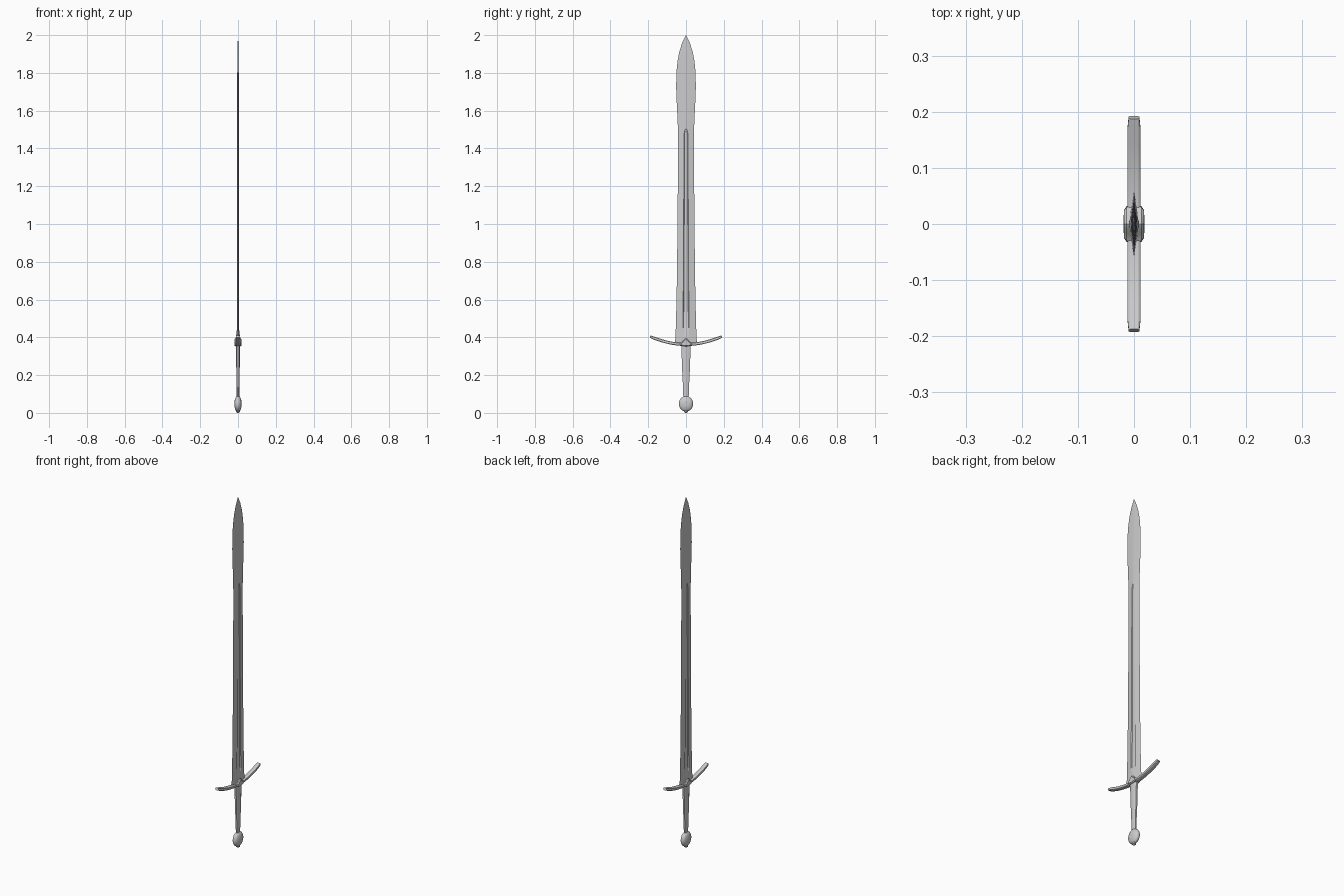
import bpy
import math

if "Cube" in bpy.data.objects:
    bpy.data.objects.remove(bpy.data.objects["Cube"])


def make(name, verts, faces, angle=30):
    me = bpy.data.meshes.new(name)
    me.from_pydata(verts, [], faces)
    me.update()
    ob = bpy.data.objects.new(name, me)
    bpy.context.collection.objects.link(ob)
    bpy.ops.object.select_all(action='DESELECT')
    ob.select_set(True)
    bpy.context.view_layer.objects.active = ob
    bpy.ops.object.mode_set(mode='EDIT')
    bpy.ops.mesh.select_all(action='SELECT')
    bpy.ops.mesh.remove_doubles(threshold=0.00001)
    bpy.ops.mesh.normals_make_consistent(inside=False)
    bpy.ops.object.mode_set(mode='OBJECT')
    bpy.ops.object.shade_smooth_by_angle(angle=math.radians(angle))
    return ob


def loft(name, rings, angle=30):
    n = len(rings[0])
    verts = [p for r in rings for p in r]
    faces = [(i * n + j, i * n + (j + 1) % n, (i + 1) * n + (j + 1) % n, (i + 1) * n + j)
             for i in range(len(rings) - 1) for j in range(n)]
    faces += [tuple(range(n))[::-1], tuple(range(len(verts) - n, len(verts)))]
    return make(name, verts, faces, angle)


# Blade: z, half width, half thickness, fuller half width, fuller depth
sections = [(0.365, .058, .0095, .017, 0), (0.43, .055, .0092, .017, 0),
            (0.45, .054, .0090, .017, .004), (0.60, .050, .0085, .015, .004),
            (0.80, .047, .0080, .013, .004), (1.10, .044, .0072, .012, .0035),
            (1.47, .042, .0064, .011, .003), (1.495, .043, .0062, .007, .002),
            (1.51, .043, .0060, .002, 0), (1.58, .046, .0056, .002, 0),
            (1.64, .049, .0052, .002, 0), (1.72, .052, .0046, .002, 0),
            (1.80, .051, .0040, .002, 0), (1.86, .045, .0034, .002, 0),
            (1.91, .036, .0027, .002, 0), (1.96, .020, .0017, .001, 0),
            (2.00, .0006, .0002, .0002, 0)]
rings = []
for z, w, t, f, d in sections:
    edge = t * (1 - f / w)
    half = [(0, w), (edge, f), (edge - d, f * 0.75), (t - d if d == 0 else edge - d, 0),
            (edge - d, -f * 0.75), (edge, -f)]
    rings.append([(x, y, z) for x, y in half] + [(-x, -y, z) for x, y in half])
loft("blade", rings, 20)


# Grip: tapered octagonal handle
def octagon(a, b, k=0.5):
    return [(a, b * k), (a * k, b), (-a * k, b), (-a, b * k),
            (-a, -b * k), (-a * k, -b), (a * k, -b), (a, -b * k)]


loft("grip", [[(x, y, z) for x, y in octagon(a, b)] for z, a, b in
              [(0.075, .007, .014), (0.14, .008, .016), (0.22, .009, .020),
               (0.30, .010, .023), (0.365, .010, .024)]])

# Crossguard: octagonal bar swept along an upward arc
rings = []
steps = 16
for i in range(steps + 1):
    u = i / steps * 2 - 1
    y, z = 0.19 * u, 0.362 + 0.042 * abs(u) ** 1.9
    slope = math.atan(0.42 * u)
    end = 0.8 if i in (0, steps) else 1
    rings.append([(x * end, y - math.sin(slope) * h * end, z + math.cos(slope) * h * end)
                  for x, h in octagon(0.012, 0.008, 0.7)])
loft("crossguard", rings)

# Guard centre block, with a peak rising over the blade
outline = [(-.032, .358), (-.018, .354), (0, .352), (.018, .354), (.032, .358),
           (.030, .371), (.018, .378), (.008, .391), (0, .395),
           (-.008, .391), (-.018, .378), (-.030, .371)]
rings = []
for x, s in [(-.018, .78), (-.013, 1), (.013, 1), (.018, .78)]:
    rings.append([(x, y * s, 0.368 + (z - 0.368) * s) for y, z in outline])
loft("guard_block", rings)

# Pommel: oval wheel turned about x, with a raised round boss on each face
profile = [(.0185, .010), (.0185, .016), (.0160, .021), (.0150, .026), (.0100, .034), (.0040, .038)]
profile = profile + [(-x, r) for x, r in profile[::-1]]
rings = [[(x, r * math.cos(k * math.pi / 8), 0.048 + 1.1 * r * math.sin(k * math.pi / 8))
          for k in range(16)] for x, r in profile]
loft("pommel", rings, 35)

# Button under the pommel
loft("pommel_button", [[(x, y, z) for x, y in octagon(r, r)] for z, r in
                       [(0, .005), (0.003, .009), (0.012, .010)]])
